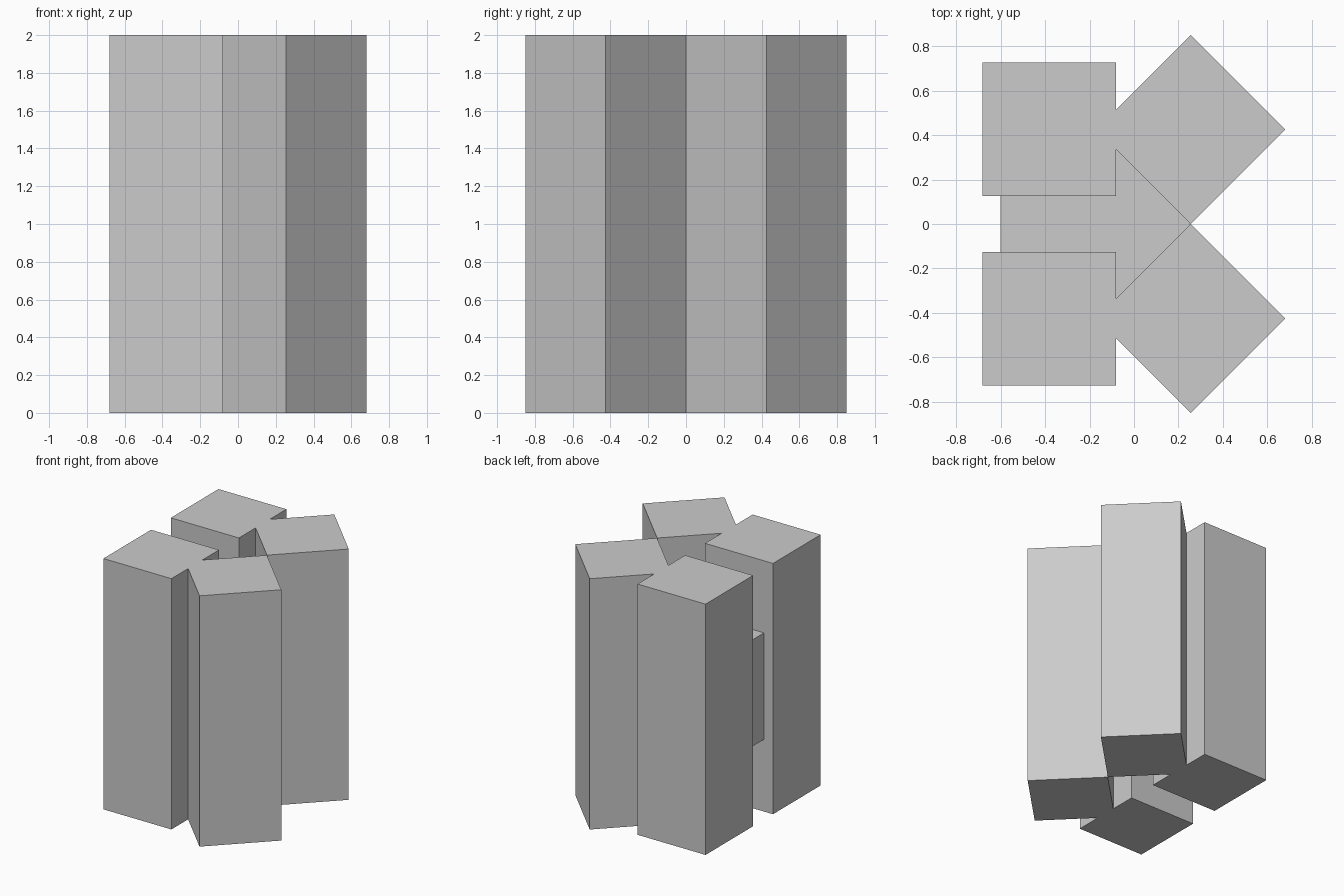
import bpy
from math import radians

if "Cube" in bpy.data.objects:
    bpy.data.objects.remove(bpy.data.objects["Cube"])


def box(name, centre, size, turn=0):
    bpy.ops.mesh.primitive_cube_add(size=1, location=centre, rotation=(0, 0, radians(turn)))
    ob = bpy.context.object
    ob.name = name
    ob.scale = size
    bpy.ops.object.transform_apply(location=False, rotation=True, scale=True)
    return ob


# Four tall posts: a straight pair on the left, a diagonal pair on the right
for side, y in (("front", -0.425), ("back", 0.425)):
    box(f"{side}_straight_post", (-0.38, y, 1), (0.6, 0.6, 2))
    box(f"{side}_diagonal_post", (0.255, y, 1), (0.6, 0.6, 2), 45)

# Cube held between the posts at mid height
box("core_block", (-0.175, 0, 1), (0.85, 0.85, 0.85))
